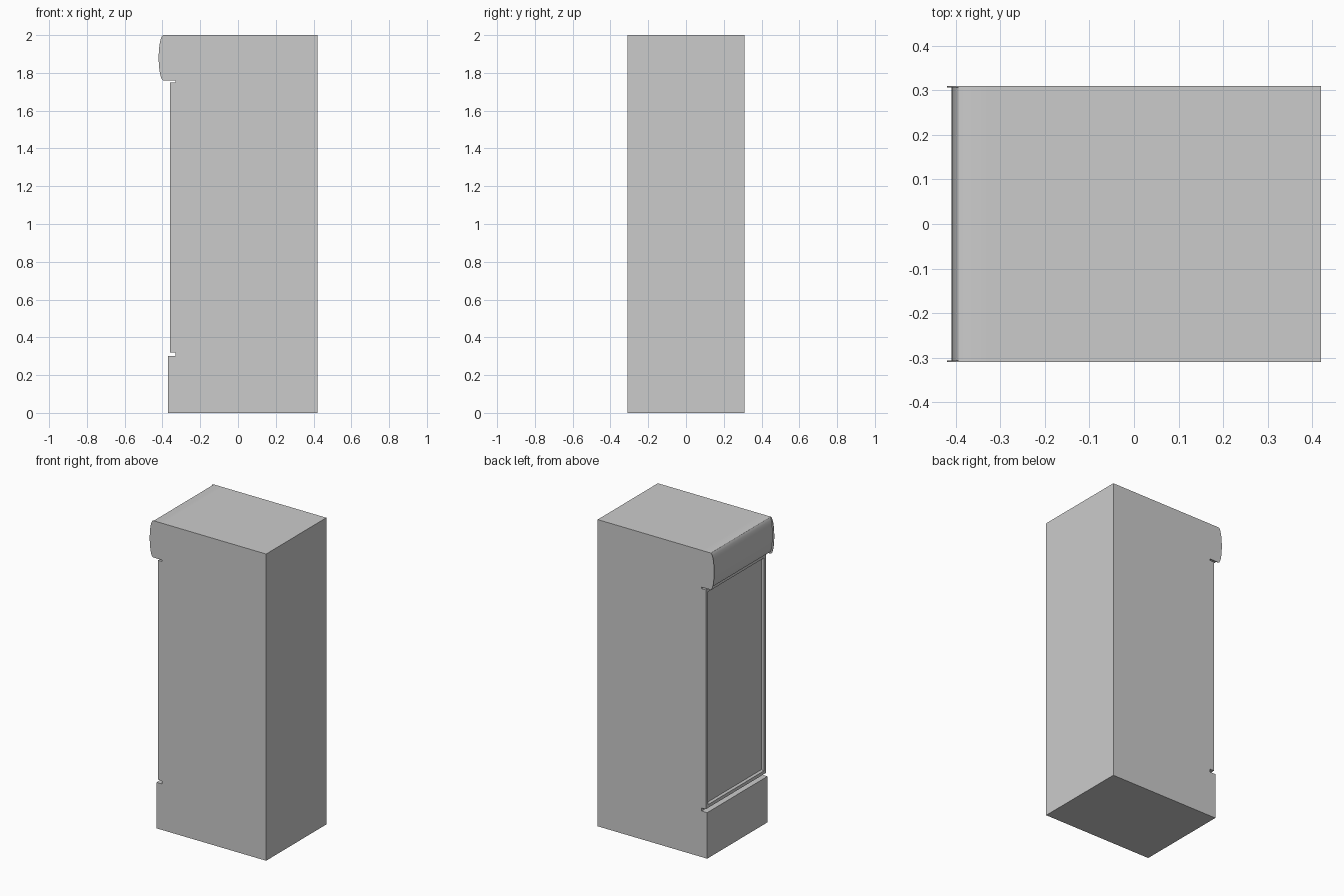
import bpy, bmesh, math

if "Cube" in bpy.data.objects:
    bpy.data.objects.remove(bpy.data.objects["Cube"])

HALF = 0.31   # half width of the cabinet along y


def mesh_object(name, bm):
    bmesh.ops.recalc_face_normals(bm, faces=bm.faces)
    me = bpy.data.meshes.new(name)
    bm.to_mesh(me)
    bm.free()
    ob = bpy.data.objects.new(name, me)
    bpy.context.collection.objects.link(ob)
    return ob


def extrude_profile(name, points, y0, y1, smooth=False):
    """Extrude an x/z outline from y0 to y1."""
    bm = bmesh.new()
    face = bm.faces.new([bm.verts.new((x, y0, z)) for x, z in points])
    ext = bmesh.ops.extrude_face_region(bm, geom=[face])
    verts = [g for g in ext["geom"] if isinstance(g, bmesh.types.BMVert)]
    bmesh.ops.translate(bm, verts=verts, vec=(0, y1 - y0, 0))
    ob = mesh_object(name, bm)
    if smooth:
        bpy.context.view_layer.objects.active = ob
        ob.select_set(True)
        bpy.ops.object.shade_smooth_by_angle(angle=math.radians(30))
        ob.select_set(False)
    return ob


def bulge(edge, front, z0, z1, back, steps=16):
    """Outline with a flat back and a softly bulging front."""
    pts = [(back, z0)]
    for i in range(steps + 1):
        a = -math.pi / 2 + math.pi * i / steps
        pts.append((edge - (edge - front) * math.cos(a),
                    (z0 + z1) / 2 + (z1 - z0) / 2 * math.sin(a)))
    return pts + [(back, z1)]


# Cabinet with projecting plinth
extrude_profile("cabinet", [(-0.37, 0), (0.42, 0), (0.42, 2), (-0.33, 2),
                            (-0.33, 0.30), (-0.37, 0.30)], -HALF, HALF)

# Curved header panel between two thin end caps
CAP = 0.004
extrude_profile("header_panel", bulge(-0.39, -0.41, 1.77, 2.0, -0.33),
                -HALF + CAP, HALF - CAP, True)
for side, y in (("front", -HALF), ("back", HALF - CAP)):
    extrude_profile("header_cap_" + side, bulge(-0.395, -0.42, 1.76, 2.0, -0.33),
                    y, y + CAP, True)

# Door: slab with a bevelled, recessed pane
bm = bmesh.new()
bmesh.ops.create_cube(bm, size=1)
for v in bm.verts:
    v.co = (-0.345 + v.co.x * 0.03, v.co.y * 2 * HALF, 1.035 + v.co.z * 1.43)
bm.normal_update()
pane = min(bm.faces, key=lambda f: f.calc_center_median().x)
bmesh.ops.inset_region(bm, faces=[pane], thickness=0.03)
bmesh.ops.inset_region(bm, faces=[pane], thickness=0.012, depth=-0.012)
mesh_object("door", bm)
